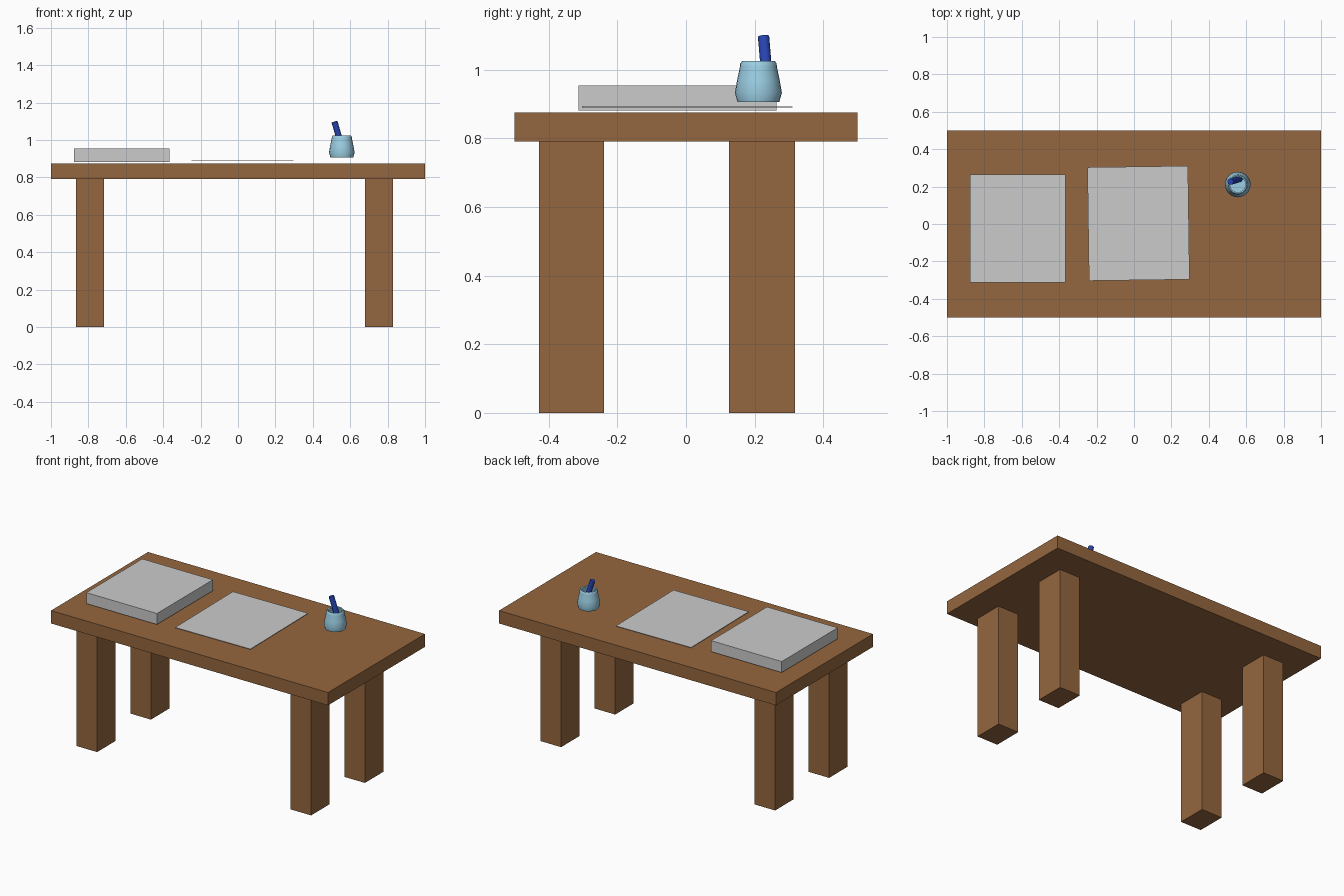
import bpy, bmesh, math
from mathutils import Vector

if "Cube" in bpy.data.objects:
    bpy.data.objects.remove(bpy.data.objects["Cube"])


def material(name, rgb):
    m = bpy.data.materials.new(name)
    m.diffuse_color = (*rgb, 1.0)
    m.use_nodes = True
    m.node_tree.nodes["Principled BSDF"].inputs["Base Color"].default_value = m.diffuse_color
    return m


wood = material("wood", (0.30, 0.135, 0.05))
ceramic = material("light_blue", (0.33, 0.62, 0.78))
ink = material("dark_blue", (0.02, 0.06, 0.45))


def finish(name, bm, mat=None):
    bmesh.ops.recalc_face_normals(bm, faces=bm.faces)
    mesh = bpy.data.meshes.new(name)
    bm.to_mesh(mesh)
    bm.free()
    ob = bpy.data.objects.new(name, mesh)
    bpy.context.collection.objects.link(ob)
    if mat:
        mesh.materials.append(mat)
    return ob


def box(name, x, y, z, mat=None):
    """Box from (min, max) ranges, with its origin at the centre."""
    bm = bmesh.new()
    bmesh.ops.create_cube(bm, size=1)
    bmesh.ops.scale(bm, verts=bm.verts, vec=[r[1] - r[0] for r in (x, y, z)])
    ob = finish(name, bm, mat)
    ob.location = [(r[0] + r[1]) / 2 for r in (x, y, z)]
    return ob


def smooth(ob):
    bpy.ops.object.select_all(action='DESELECT')
    ob.select_set(True)
    bpy.context.view_layer.objects.active = ob
    bpy.ops.object.shade_smooth_by_angle(angle=math.radians(35))


# Table top and four legs
box("table_top", (-1, 1), (-0.5, 0.5), (0.791, 0.875), wood)
for side, x in (("left", (-0.866, -0.717)), ("right", (0.679, 0.828))):
    for end, y in (("front", (-0.429, -0.239)), ("back", (0.126, 0.318))):
        box(f"{end}_{side}_leg", x, y, (0, 0.791), wood)

# Thick paper stack and a single, slightly turned sheet
box("paper_stack", (-0.876, -0.366), (-0.313, 0.264), (0.882, 0.954))
sheet = box("paper_sheet", (-0.245, 0.293), (-0.3, 0.307), (0.890, 0.893))
sheet.rotation_euler.z = math.radians(0.8)

# Hollow pen cup: outer wall, rim, inner wall and floor, spun round z
profile = [(0, 0.906), (0.061, 0.906), (0.0685, 0.933), (0.062, 0.970),
           (0.054, 1.008), (0.053, 1.018), (0.048, 1.025),
           (0.041, 1.022), (0.045, 1.005), (0.054, 0.965), (0.052, 0.918), (0, 0.918)]
bm = bmesh.new()
verts = [bm.verts.new((r, 0, z)) for r, z in profile]
edges = [bm.edges.new(p) for p in zip(verts, verts[1:])]
bmesh.ops.spin(bm, geom=verts + edges, cent=(0, 0, 0), axis=(0, 0, 1),
               angle=math.tau, steps=24)
bmesh.ops.remove_doubles(bm, verts=bm.verts, dist=1e-5)
cup = finish("pen_cup", bm, ceramic)
cup.location = (0.555, 0.211, 0)
smooth(cup)

# Pen leaning in the cup
low, high = Vector((0.564, 0.240, 0.93)), Vector((0.516, 0.226, 1.097))
axis = high - low
bm = bmesh.new()
bmesh.ops.create_cone(bm, cap_ends=True, segments=16, radius1=0.0165,
                      radius2=0.0165, depth=axis.length)
pen = finish("pen", bm, ink)
pen.location = (low + high) / 2
pen.rotation_euler = axis.to_track_quat('Z', 'Y').to_euler()
smooth(pen)
